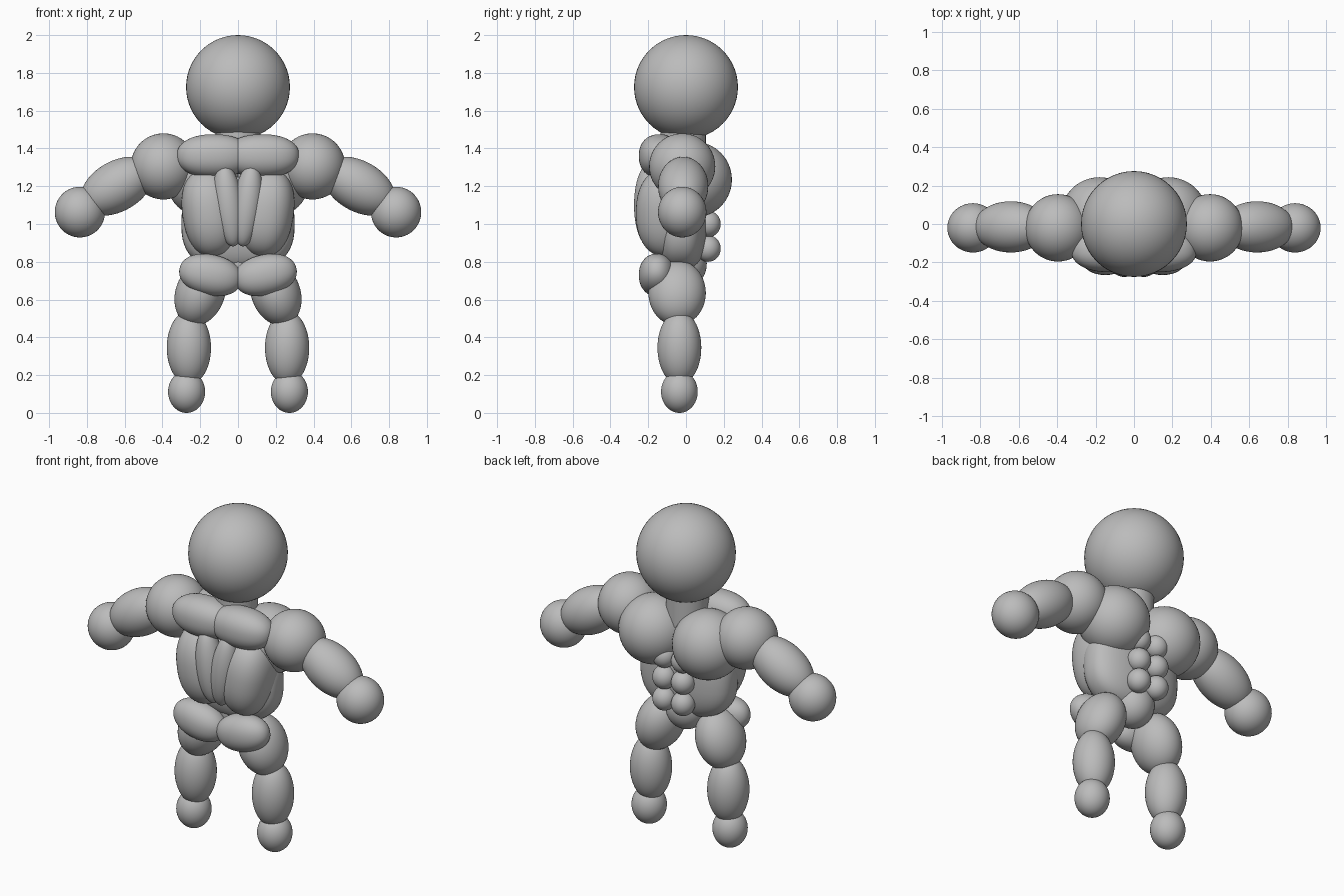
import bpy, bmesh, math
from mathutils import Matrix, Vector

if "Cube" in bpy.data.objects:
    bpy.data.objects.remove(bpy.data.objects["Cube"])

skin = bpy.data.materials.new("plain_grey")
skin.diffuse_color = (0.5, 0.5, 0.5, 1)
skin.use_nodes = True
skin.node_tree.nodes["Principled BSDF"].inputs["Base Color"].default_value = skin.diffuse_color


def finish(name, bm):
    me = bpy.data.meshes.new(name)
    bm.to_mesh(me)
    bm.free()
    for p in me.polygons:
        p.use_smooth = True
    me.materials.append(skin)
    ob = bpy.data.objects.new(name, me)
    bpy.context.collection.objects.link(ob)
    return ob


def blob(name, centre, semi, tilt=0, p=1.0):
    """Ellipsoid tilted about y; p below 1 makes it blunter, like a soft box."""
    bm = bmesh.new()
    bmesh.ops.create_uvsphere(bm, u_segments=48, v_segments=28, radius=1)
    rot = Matrix.Rotation(math.radians(tilt), 3, 'Y')
    for v in bm.verts:
        q = [math.copysign(abs(c) ** p, c) * s for c, s in zip(v.co, semi)]
        v.co = rot @ Vector(q) + Vector(centre)
    return finish(name, bm)


def pair(name, centre, semi, tilt=0, p=1.0):
    """The same muscle on both sides of the body."""
    x, y, z = centre
    blob("right_" + name, (x, y, z), semi, tilt, p)
    blob("left_" + name, (-x, y, z), semi, -tilt, p)


# head and neck
blob("head", (0, 0, 1.725), (0.275, 0.275, 0.275))
bm = bmesh.new()
bmesh.ops.create_cone(bm, cap_ends=True, segments=40, radius1=0.12, radius2=0.12, depth=0.22,
                      matrix=Matrix.Translation((0, -0.015, 1.42)))
neck = finish("neck", bm)
for f in neck.data.polygons:
    f.use_smooth = len(f.vertices) == 4

# arms
pair("shoulder", (0.395, -0.02, 1.305), (0.173, 0.175, 0.175))
pair("forearm", (0.64, -0.015, 1.20), (0.21, 0.133, 0.133), 30)
pair("hand", (0.837, -0.02, 1.063), (0.133, 0.128, 0.134))

# chest and abdomen (facing +y)
pair("chest", (0.18, 0.045, 1.235), (0.2, 0.198, 0.2))
for i, z in enumerate((1.13, 1.0, 0.87)):
    pair("abdominal_%d" % (i + 1), (0.063, 0.117, z), (0.067, 0.067, 0.07))
blob("torso", (0, -0.03, 1.0), (0.3, 0.14, 0.25), 0, 0.78)
blob("groin", (0, -0.01, 0.79), (0.12, 0.12, 0.13))

# back (facing -y)
pair("upper_back", (0.128, -0.14, 1.36), (0.197, 0.11, 0.115), 0, 0.9)
pair("side_back", (0.15, -0.1, 1.06), (0.145, 0.165, 0.235), 8, 0.88)
pair("spine_muscle", (0.05, -0.195, 1.1), (0.078, 0.08, 0.22), 7)

# hips and legs
pair("buttock", (0.145, -0.155, 0.73), (0.168, 0.095, 0.108), -12, 0.94)
pair("thigh", (0.2, -0.047, 0.635), (0.13, 0.152, 0.178), -20)
pair("calf", (0.26, -0.035, 0.345), (0.117, 0.116, 0.195))
pair("foot", (0.272, -0.035, 0.112), (0.098, 0.097, 0.112))
